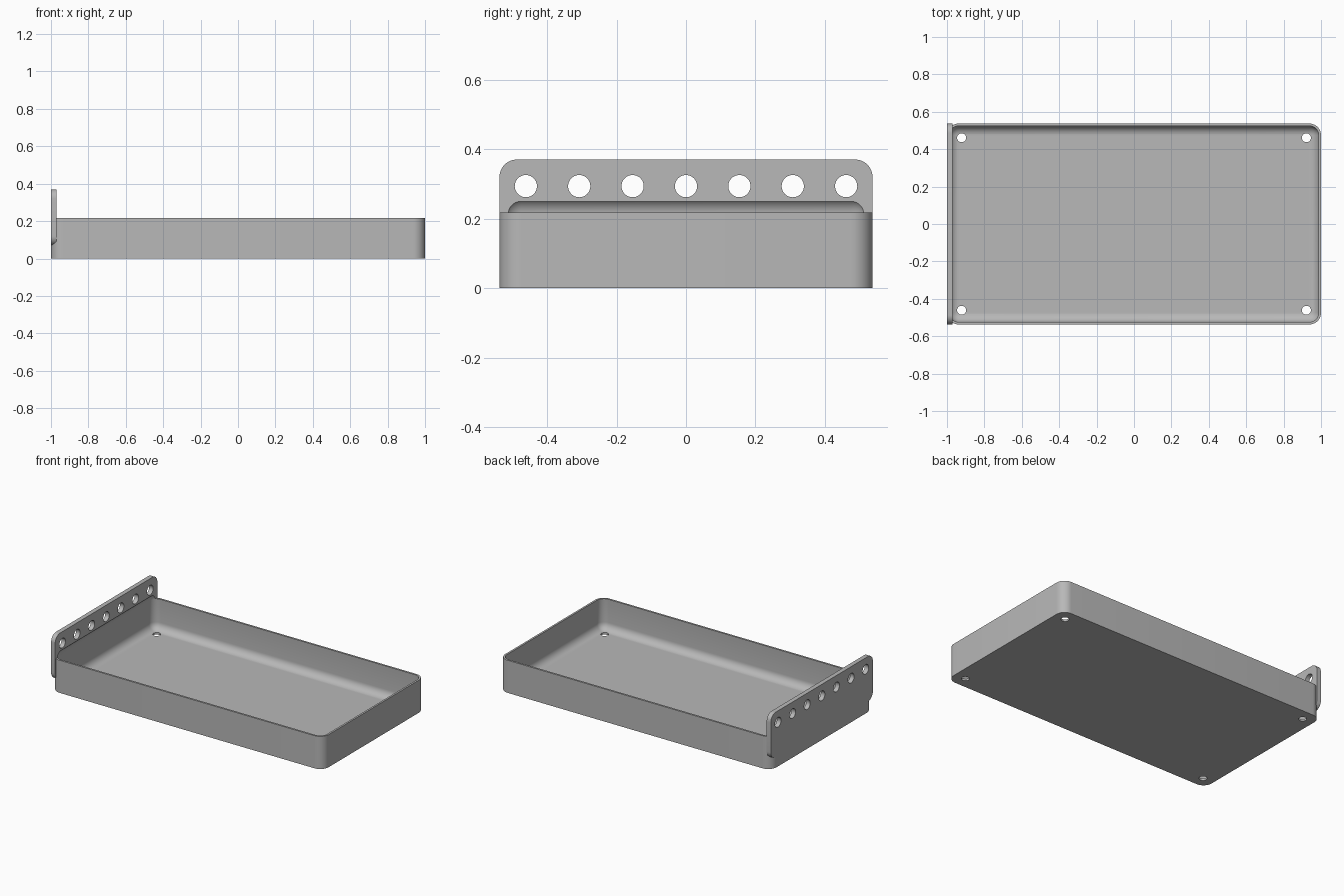
import bpy
import bmesh
from mathutils import Matrix, Vector

if "Cube" in bpy.data.objects:
    bpy.data.objects.remove(bpy.data.objects["Cube"], do_unlink=True)

HALF_X, HALF_Y = 1.0, 0.537
TRAY_H, PLATE_BOTTOM, PLATE_TOP = 0.217, 0.07, 0.37
PLATE_T, WALL, INNER_R = 0.03, 0.0125, 0.05

grey = bpy.data.materials.new("plain grey")
grey.use_nodes = True
colour = (0.48, 0.48, 0.48, 1)
grey.diffuse_color = colour
grey.node_tree.nodes["Principled BSDF"].inputs["Base Color"].default_value = colour


def finish(name, bm):
    bmesh.ops.recalc_face_normals(bm, faces=bm.faces)
    mesh = bpy.data.meshes.new(name)
    bm.to_mesh(mesh)
    bm.free()
    mesh.materials.append(grey)
    obj = bpy.data.objects.new(name, mesh)
    bpy.context.collection.objects.link(obj)
    return obj


def rounded_box(name, low, high, radius, axis=None):
    """Box with the edges along one axis rounded, or all edges if axis is None."""
    low, high = Vector(low), Vector(high)
    bm = bmesh.new()
    bmesh.ops.create_cube(bm, size=1)
    for v in bm.verts:
        v.co = Vector((c + 0.5) * (b - a) + a for c, a, b in zip(v.co, low, high))
    edges = [e for e in bm.edges
             if axis is None or abs((e.verts[0].co - e.verts[1].co).normalized()[axis]) > 0.9]
    bmesh.ops.bevel(bm, geom=edges, offset=radius, segments=10, profile=0.5, affect='EDGES')
    return finish(name, bm)


def drills(name, centres, radius, depth, rotation):
    """Row of separate cylinders for cutting holes."""
    bm = bmesh.new()
    for c in centres:
        bmesh.ops.create_cone(bm, cap_ends=True, segments=40, radius1=radius, radius2=radius,
                              depth=depth, matrix=Matrix.Translation(c) @ rotation)
    return finish(name, bm)


def combine(target, tool, operation):
    mod = target.modifiers.new(tool.name, 'BOOLEAN')
    mod.operation, mod.solver, mod.object = operation, 'EXACT', tool
    bpy.context.view_layer.update()
    result = target.evaluated_get(bpy.context.evaluated_depsgraph_get())
    mesh = bpy.data.meshes.new_from_object(result)
    target.modifiers.clear()
    target.data = mesh
    bpy.data.objects.remove(tool, do_unlink=True)


# Outer tray block and upright end plate, joined
tray = rounded_box("tray", (-HALF_X, -HALF_Y, 0), (HALF_X, HALF_Y, TRAY_H),
                   INNER_R + WALL, axis=2)
plate = rounded_box("end_plate", (-HALF_X, -HALF_Y, PLATE_BOTTOM),
                    (PLATE_T - HALF_X, HALF_Y, PLATE_TOP), INNER_R, axis=0)
combine(tray, plate, 'UNION')

# Rounded hollow, which also leaves a shallow recess in the end plate
hollow = rounded_box("hollow", (WALL - HALF_X, WALL - HALF_Y, WALL),
                     (HALF_X - WALL, HALF_Y - WALL, 0.262), INNER_R)
combine(tray, hollow, 'DIFFERENCE')

# Drain holes in the floor corners
floor_holes = drills("floor_holes", [(x, y, 0) for x in (-0.922, 0.922) for y in (-0.461, 0.461)],
                     0.024, 0.1, Matrix.Identity(4))
combine(tray, floor_holes, 'DIFFERENCE')

# Row of hanging holes in the end plate
plate_holes = drills("plate_holes", [(-HALF_X, i * 0.1537, 0.2935) for i in range(-3, 4)],
                     0.032, 0.2, Matrix.Rotation(1.570796, 4, 'Y'))
combine(tray, plate_holes, 'DIFFERENCE')

# Smooth fillets, crisp rims
bpy.ops.object.select_all(action='DESELECT')
tray.select_set(True)
bpy.context.view_layer.objects.active = tray
bpy.ops.object.shade_smooth_by_angle(angle=0.52)
